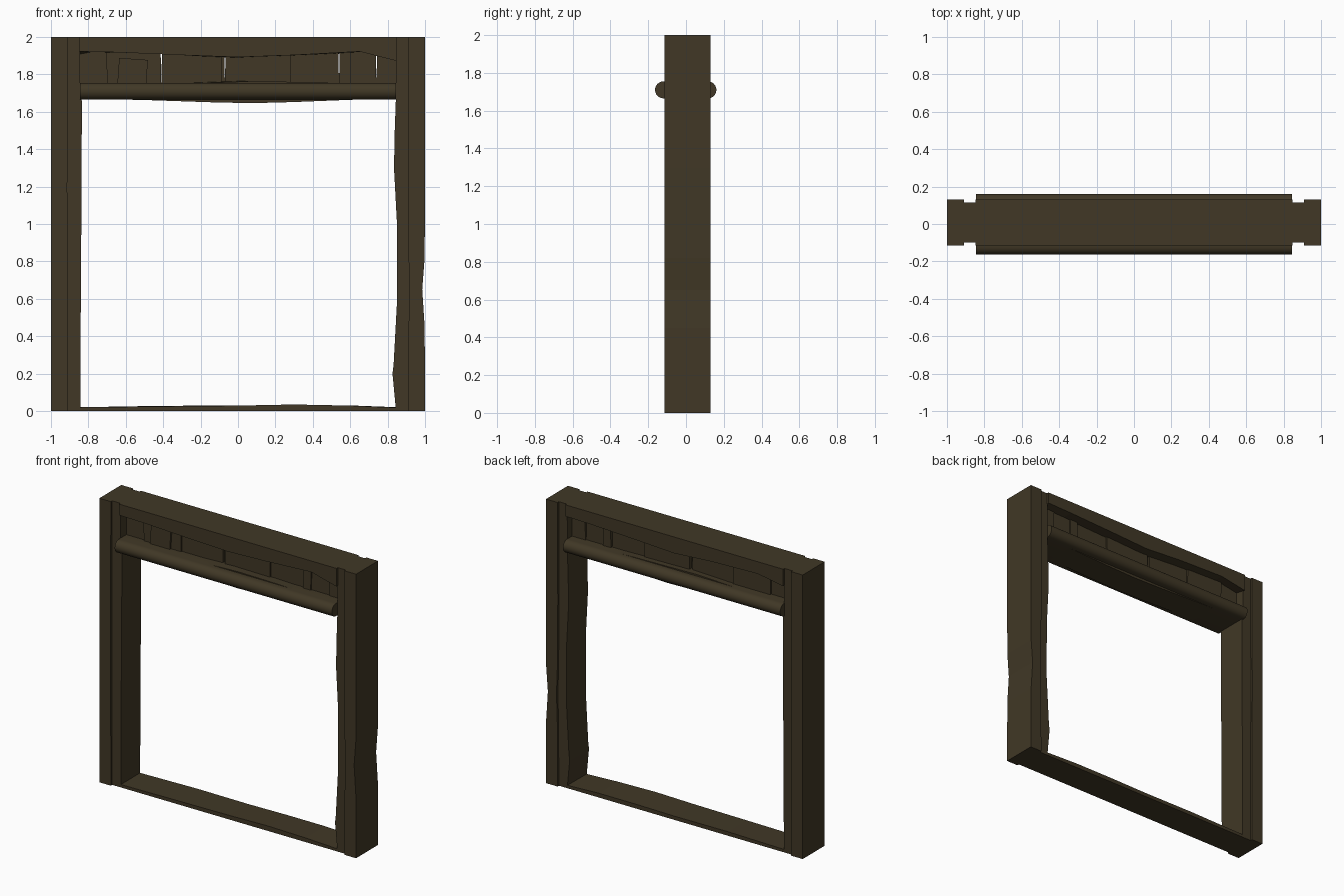
import bpy, bmesh, math

wood = bpy.data.materials.new("dark brown wood")
wood.diffuse_color = (0.052, 0.039, 0.019, 1)


def loft(name, rings, smooth=False):
    """Skin a list of equal-length point rings and cap both ends."""
    bm = bmesh.new()
    loops = [[bm.verts.new(p) for p in ring] for ring in rings]
    n = len(loops[0])
    for a, b in zip(loops, loops[1:]):
        for i in range(n):
            j = (i + 1) % n
            bm.faces.new((a[i], a[j], b[j], b[i]))
    bm.faces.new(loops[0])
    bm.faces.new(loops[-1])
    bmesh.ops.recalc_face_normals(bm, faces=bm.faces)
    mesh = bpy.data.meshes.new(name)
    bm.to_mesh(mesh)
    bm.free()
    mesh.materials.append(wood)
    ob = bpy.data.objects.new(name, mesh)
    bpy.context.collection.objects.link(ob)
    if smooth:
        bpy.context.view_layer.objects.active = ob
        ob.select_set(True)
        bpy.ops.object.shade_smooth_by_angle(angle=math.radians(35))
        ob.select_set(False)
    return ob


def upright(name, y0, y1, stations):
    """Hewn post: stations are (z, x_left, x_right)."""
    loft(name, [[(a, y0, z), (b, y0, z), (b, y1, z), (a, y1, z)]
                for z, a, b in stations])


def rail(name, y0, y1, stations):
    """Hewn rail: stations are (x, front_bottom, back_bottom, front_top, back_top)."""
    loft(name, [[(x, y0, fb), (x, y1, bb), (x, y1, bt), (x, y0, ft)]
                for x, fb, bb, ft, bt in stations])


# outer posts
upright("left_outer_post", -0.115, 0.13, [(0, -1, -0.91), (1.2, -1, -0.913), (2, -1, -0.91)])
upright("right_outer_post", -0.115, 0.13,
        [(0, 0.91, 1), (0.45, 0.912, 0.998), (0.65, 0.918, 0.985),
         (0.82, 0.912, 0.998), (1.3, 0.908, 1), (2, 0.91, 1)])

# recessed inner posts with worn inner edges
upright("left_inner_post", -0.1, 0.115,
        [(0, -0.92, -0.843), (0.7, -0.92, -0.84), (1.2, -0.92, -0.836),
         (1.66, -0.92, -0.835), (1.7, -0.92, -0.845), (2, -0.92, -0.845)])
upright("right_inner_post", -0.1, 0.115,
        [(0, 0.845, 0.925), (0.03, 0.842, 0.925), (0.2, 0.826, 0.925), (0.25, 0.832, 0.925),
         (0.6, 0.851, 0.925), (1.0, 0.85, 0.925), (1.3, 0.834, 0.925),
         (1.5, 0.838, 0.925), (1.67, 0.844, 0.925), (2, 0.845, 0.925)])

# top beam with sagging lower edge
rail("top_beam", -0.115, 0.13,
     [(-0.848, 1.922, 1.88, 2, 2), (-0.65, 1.918, 1.915, 2, 2), (-0.3, 1.903, 1.905, 2, 2),
      (0.0, 1.892, 1.885, 2, 2), (0.3, 1.903, 1.9, 2, 2), (0.65, 1.922, 1.915, 2, 2),
      (0.848, 1.872, 1.92, 2, 2)])

# floor sill
rail("floor_sill", -0.1, 0.115,
     [(-0.86, 0, 0, 0.02, 0.02), (-0.4, 0, 0, 0.025, 0.028), (0.0, 0, 0, 0.029, 0.026),
      (0.3, 0, 0, 0.035, 0.03), (0.6, 0, 0, 0.029, 0.03), (0.86, 0, 0, 0.018, 0.02)])

# rounded lintel: half-round nosing on front and back
R, ZC = 0.045, 1.71
profile = []
for yc, start in ((0.116, -90), (-0.119, 90)):
    for i in range(13):
        t = math.radians(start + i * 15)
        profile.append((yc + R * math.cos(t), ZC + R * math.sin(t)))
loft("rounded_lintel", [[(x, y, z) for y, z in profile] for x in (-0.846, 0.846)], True)

# worn core of the lintel, bulging below and slightly above
rail("lintel_core", -0.1, 0.1,
     [(-0.846, 1.67, 1.67, 1.75, 1.75), (-0.5, 1.663, 1.663, 1.752, 1.753),
      (-0.15, 1.651, 1.651, 1.755, 1.766), (0.07, 1.646, 1.646, 1.763, 1.762),
      (0.3, 1.652, 1.652, 1.76, 1.758), (0.6, 1.664, 1.664, 1.752, 1.752),
      (0.846, 1.67, 1.67, 1.75, 1.75)])

# row of uneven blocks between beam and lintel
edges = [-0.85, -0.70, -0.41, -0.09, -0.07, 0.28, 0.54, 0.60, 0.74, 0.85]
depth = [0.0, 0.012, 0.004, -0.012, 0.01, 0.0, 0.014, 0.004, 0.012]
for i, (a, b) in enumerate(zip(edges, edges[1:])):
    d = depth[i]
    lean = 0.004 * (-1) ** i
    rail_y0, rail_y1 = -0.035 - d, 0.05 + d
    loft(f"block_{i + 1}", [[(a, rail_y0, 1.74), (b, rail_y0, 1.74), (b, rail_y1, 1.74), (a, rail_y1, 1.74)],
                            [(a + lean, rail_y0, 1.94), (b + lean, rail_y0, 1.94),
                             (b + lean, rail_y1, 1.94), (a + lean, rail_y1, 1.94)]])

# small raised block at the left
loft("raised_block", [[(-0.645, -0.06, 1.75), (-0.49, -0.06, 1.755), (-0.49, 0.06, 1.755), (-0.645, 0.06, 1.75)],
                      [(-0.635, -0.06, 1.888), (-0.482, -0.06, 1.877), (-0.482, 0.06, 1.877), (-0.635, 0.06, 1.888)]])
